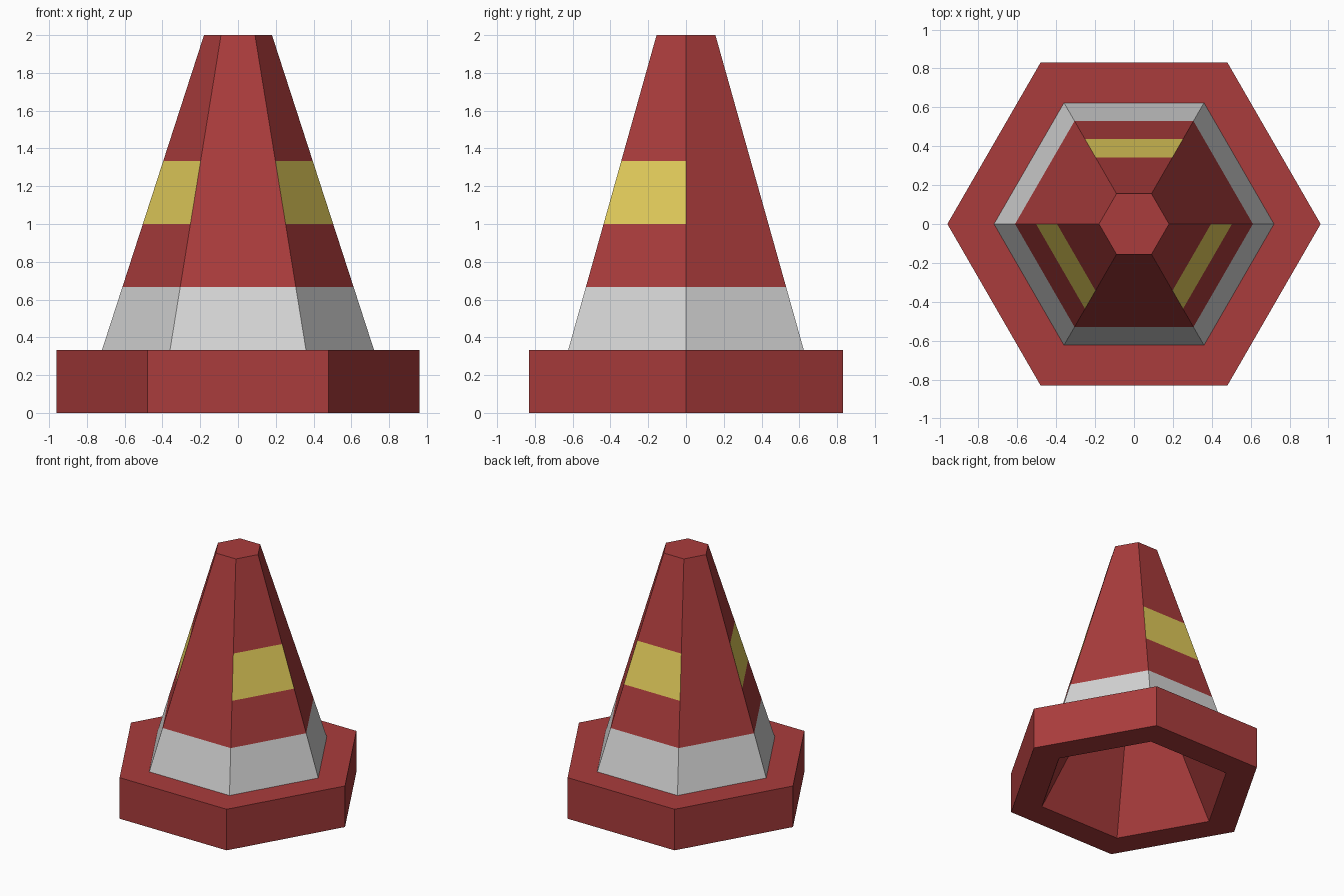
import bpy, bmesh
from math import cos, sin, pi

SIDES = 6

cube = bpy.data.objects.get("Cube")
if cube:
    bpy.data.objects.remove(cube, do_unlink=True)


def make_material(name, rgb):
    mat = bpy.data.materials.new(name)
    mat.use_nodes = True
    colour = (*rgb, 1.0)
    mat.diffuse_color = colour
    mat.node_tree.nodes["Principled BSDF"].inputs["Base Color"].default_value = colour
    return mat


RED, WHITE, YELLOW = range(3)
materials = [
    make_material("red plastic", (0.40, 0.045, 0.045)),
    make_material("white band", (0.67, 0.67, 0.67)),
    make_material("yellow patch", (0.77, 0.61, 0.105)),
]


def loft(name, profile, cap_top=False, rule=lambda band, side: RED):
    """Sweep a (radius, height) profile around z into flat hexagonal bands."""
    bm = bmesh.new()
    rings = []
    for radius, height in profile:
        ring = [bm.verts.new((radius * cos(2 * pi * i / SIDES),
                              radius * sin(2 * pi * i / SIDES), height))
                for i in range(SIDES)]
        rings.append(ring)
    for band, (low, high) in enumerate(zip(rings, rings[1:])):
        for side in range(SIDES):
            nxt = (side + 1) % SIDES
            face = bm.faces.new((low[side], low[nxt], high[nxt], high[side]))
            face.material_index = rule(band, side)
    if cap_top:
        bm.faces.new(rings[-1])
    mesh = bpy.data.meshes.new(name)
    bm.to_mesh(mesh)
    bm.free()
    for mat in materials:
        mesh.materials.append(mat)
    obj = bpy.data.objects.new(name, mesh)
    bpy.context.collection.objects.link(obj)
    return obj


def cone_colour(band, side):
    # White lowest band; yellow patches on every other side of the third band
    if band == 0:
        return WHITE
    if band == 2 and side % 2 == 1:
        return YELLOW
    return RED


# Foot slab with a hollow underside: recess, rim, outer wall, top ledge
loft("base", [(0.18, 1.0), (0.72, 0.0), (0.96, 0.0), (0.96, 0.333), (0.72, 0.333)])

# Ceiling of the hollow, facing down
ceiling = loft("recess_ceiling", [(0.18, 1.0)], cap_top=True)
ceiling.data.flip_normals()

# Tapered cone split into coloured bands
heights = [0.333, 0.667, 1.0, 1.333, 2.0]
loft("cone", [(0.72 - 0.324 * (z - 0.333), z) for z in heights],
     cap_top=True, rule=cone_colour)
